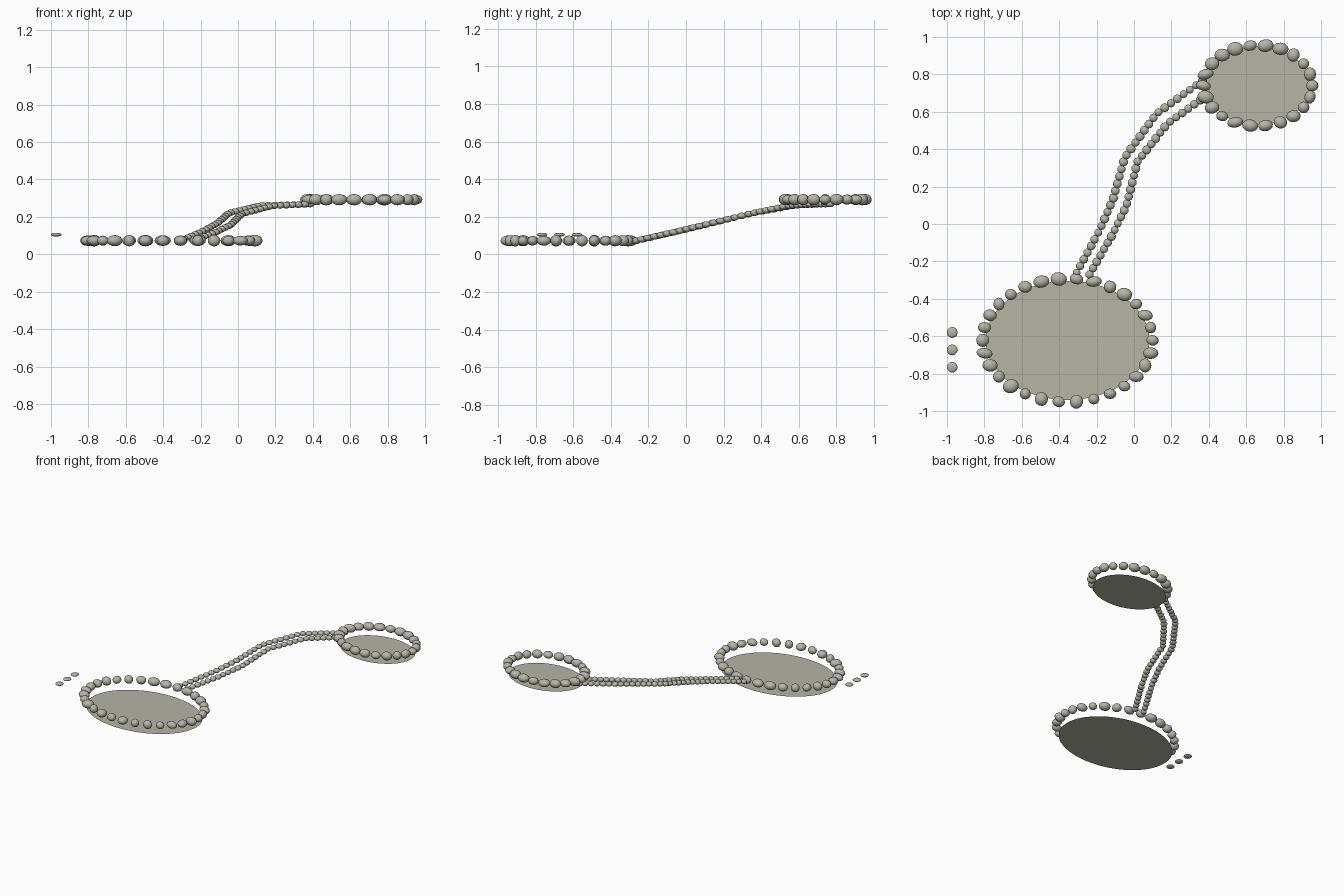
import bpy, bmesh, math, random
from mathutils import Vector, Matrix

random.seed(4)
cube = bpy.data.objects.get("Cube")
if cube:
    bpy.data.objects.remove(cube, do_unlink=True)

stone = bpy.data.materials.new("grey stone")
stone.use_nodes = True
colour = (0.46, 0.46, 0.39, 1)
stone.diffuse_color = colour
stone.node_tree.nodes["Principled BSDF"].inputs["Base Color"].default_value = colour


def finish(name, bm, smooth=True):
    mesh = bpy.data.meshes.new(name)
    bm.to_mesh(mesh)
    bm.free()
    mesh.materials.append(stone)
    for face in mesh.polygons:
        face.use_smooth = smooth
    obj = bpy.data.objects.new(name, mesh)
    bpy.context.collection.objects.link(obj)
    return obj


def add_pebble(bm, centre, size, turn=0.0, segments=12):
    place = (Matrix.Translation(centre) @ Matrix.Rotation(turn, 4, "Z")
             @ Matrix.Diagonal((*size, 1)))
    bmesh.ops.create_uvsphere(bm, u_segments=segments, v_segments=8,
                              radius=1, matrix=place)


def stone_ring(name, centre, rx, ry, count):
    bm = bmesh.new()
    for i in range(count):
        a = math.tau * i / count
        offset = Vector((rx * math.cos(a), ry * math.sin(a), 0))
        size = (random.uniform(0.029, 0.045), random.uniform(0.027, 0.038),
                random.uniform(0.025, 0.031))
        add_pebble(bm, centre + offset, size, random.uniform(-0.3, 0.3))
    finish(name, bm)


def water_disc(name, centre, rx, ry):
    bm = bmesh.new()
    bmesh.ops.create_circle(bm, cap_ends=True, segments=64, radius=1,
                            matrix=Matrix.Translation(centre) @ Matrix.Diagonal((rx, ry, 1, 1)))
    finish(name, bm, smooth=False)


def pebble_chain(name, points, count):
    # pebbles spaced evenly along a polyline
    points = [Vector(p) for p in points]
    lengths = [(b - a).length for a, b in zip(points, points[1:])]
    bm = bmesh.new()
    for i in range(count):
        d = sum(lengths) * i / (count - 1)
        k = 0
        while k < len(lengths) - 1 and d > lengths[k]:
            d -= lengths[k]
            k += 1
        spot = points[k].lerp(points[k + 1], min(d / lengths[k], 1))
        r = random.uniform(0.021, 0.025)
        add_pebble(bm, spot, (r, r, 0.017), segments=10)
    finish(name, bm)


# Two ponds: a flat water surface with a raised ring of stones
ponds = [("lower", (-0.355, -0.622), 0.0, 0.073, 0.454, 0.33, 30),
         ("upper", (0.662, 0.74), 0.228, 0.292, 0.291, 0.216, 22)]
for label, (x, y), water_z, ring_z, rx, ry, count in ponds:
    water_disc(label + "_water", Vector((x, y, water_z)), rx * 0.965, ry * 0.965)
    stone_ring(label + "_stone_ring", Vector((x, y, ring_z)), rx, ry, count)

# Stream banks joining the ponds
pebble_chain("left_stream_bank", [
    (-0.238, -0.27, 0.073), (-0.115, -0.056, 0.12), (-0.04, 0.10, 0.157),
    (0.019, 0.334, 0.215), (0.179, 0.537, 0.258), (0.387, 0.686, 0.268)], 31)
pebble_chain("right_stream_bank", [
    (-0.307, -0.26, 0.073), (-0.179, -0.024, 0.128), (-0.11, 0.14, 0.167),
    (-0.05, 0.355, 0.22), (0.12, 0.59, 0.262), (0.366, 0.766, 0.268)], 32)

# Three flat stepping stones beside the lower pond
bm = bmesh.new()
for y in (-0.58, -0.673, -0.766):
    add_pebble(bm, Vector((-0.972, y, 0.105)), (0.029, 0.029, 0.01))
finish("stepping_stones", bm)
